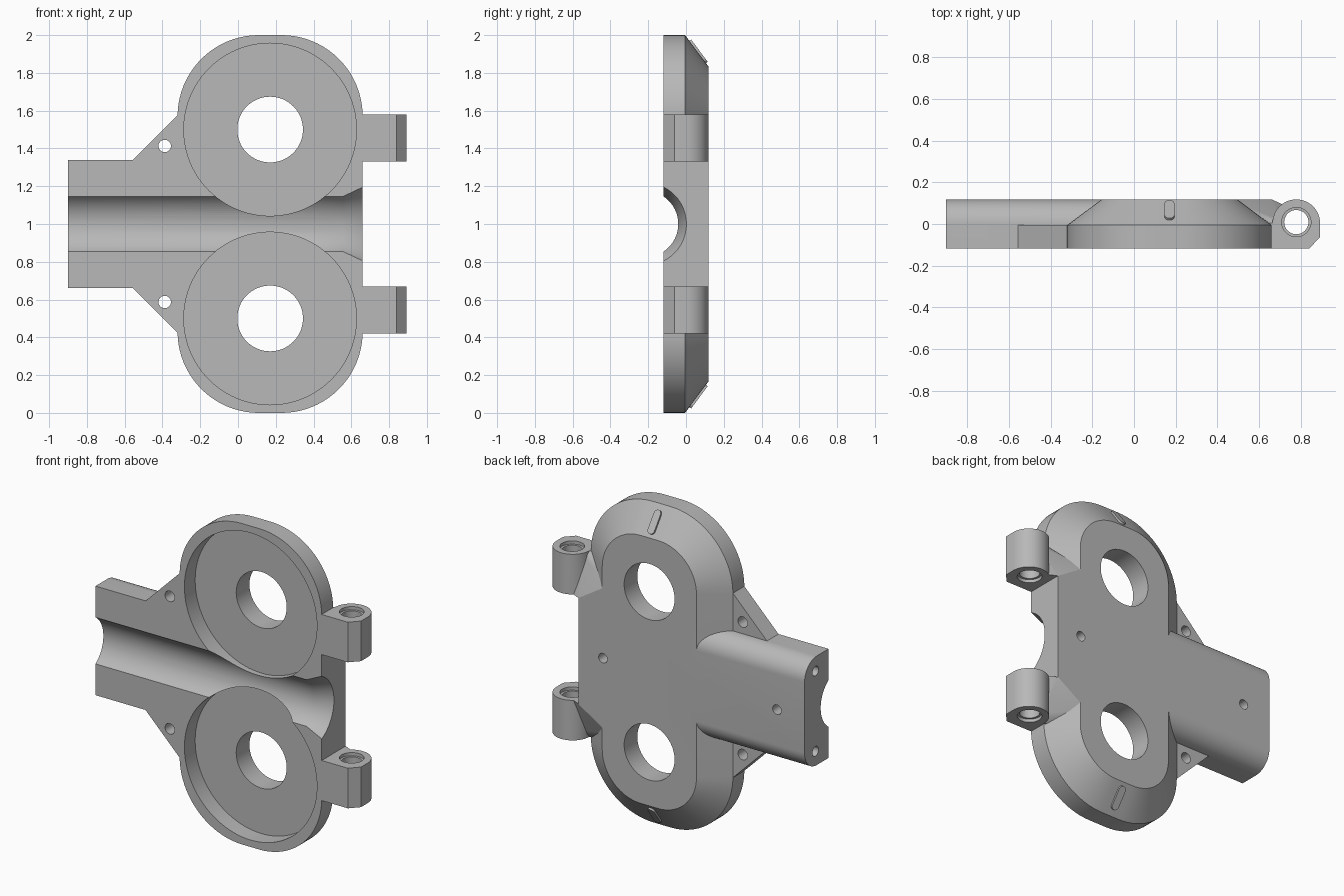
import bpy, bmesh
from math import sin, cos, pi, radians, atan2
from mathutils import Vector, Matrix

cube = bpy.data.objects.get("Cube")
if cube:
    bpy.data.objects.remove(cube)

grey = bpy.data.materials.new("plain_grey")
grey.use_nodes = True
colour = (0.48, 0.48, 0.48, 1)
grey.diffuse_color = colour
grey.node_tree.nodes["Principled BSDF"].inputs["Base Color"].default_value = colour

FRONT, STEP, BACK = -0.118, -0.005, 0.118
CX = 0.17          # centre line of the two discs


def make(name, bm):
    bmesh.ops.recalc_face_normals(bm, faces=bm.faces)
    mesh = bpy.data.meshes.new(name)
    bm.to_mesh(mesh)
    bm.free()
    mesh.materials.append(grey)
    ob = bpy.data.objects.new(name, mesh)
    bpy.context.scene.collection.objects.link(ob)
    return ob


def loft(name, loops):
    """Skin closed loops of equal length and cap both ends."""
    bm = bmesh.new()
    rings = [[bm.verts.new(p) for p in loop] for loop in loops]
    n = len(rings[0])
    for a, b in zip(rings, rings[1:]):
        for i in range(n):
            j = (i + 1) % n
            bm.faces.new((a[i], a[j], b[j], b[i]))
    bm.faces.new(rings[0])
    bm.faces.new(rings[-1])
    return make(name, bm)


def place(axis, u, v, w):
    return {"x": (w, u, v), "y": (u, w, v), "z": (u, v, w)}[axis]


def prism(name, axis, pts, lo, hi):
    return loft(name, [[place(axis, u, v, w) for u, v in pts] for w in (lo, hi)])


def arc(u, v, r, start, end, n):
    return [(u + r * cos(radians(start + (end - start) * i / n)),
             v + r * sin(radians(start + (end - start) * i / n))) for i in range(n + 1)]


def rod(name, axis, u, v, sections, n=48):
    """Round solid from (radius, position) sections along an axis."""
    return loft(name, [[place(axis, a, b, w) for a, b in arc(u, v, r, 0, 360, n)[:-1]]
                       for r, w in sections])


def combine(base, tools, mode):
    bpy.context.view_layer.objects.active = base
    for tool in tools:
        mod = base.modifiers.new("join", "BOOLEAN")
        mod.operation = mode
        mod.solver = "EXACT"
        mod.object = tool
        bpy.ops.object.modifier_apply(modifier=mod.name)
        bpy.data.objects.remove(tool)


def rounded(inset, y):
    w, h, r = 0.49 - inset, 1 - inset, 0.43 - inset
    pts = []
    for sx, sz, a in ((1, 1, 0), (-1, 1, 90), (-1, -1, 180), (1, -1, 270)):
        pts += arc(CX + sx * (w - r), 1 + sz * (h - r), r, a, a + 90, 20)
    return [(x, y, z) for x, z in pts]


# Main housing with a sloped back rim
body = loft("housing", [rounded(0, FRONT), rounded(0, STEP), rounded(0.165, BACK)])

# Arm with rounded back edges
r = 0.12
arm_profile = ([(FRONT, 0.66), (BACK - r, 0.66)] + arc(BACK - r, 0.66 + r, r, -90, 0, 12)[1:]
               + arc(BACK - r, 1.34 - r, r, 0, 90, 12) + [(FRONT, 1.34)])
parts = [prism("arm", "x", arm_profile, -0.9, 0.1)]

# Full-thickness block between the hinge lugs
parts.append(prism("hinge_block", "y",
                   [(0.3, 0.55), (0.47, 0.55), (0.66, 0.67),
                    (0.66, 1.33), (0.47, 1.45), (0.3, 1.45)], FRONT, BACK))

HX, HY, HR = 0.778, 0.004, 0.114
lug_profile = ([(0.5, FRONT), (0.84, FRONT), (HX + HR, -0.062)]
               + arc(HX, HY, HR, 0, 180, 24) + [(0.5, HY)])
cutters = []
for s, side in ((1, "upper"), (-1, "lower")):
    def flip(pts):
        return [(x, 1 + s * z) for x, z in pts]

    # Gusset between arm and housing
    parts.append(prism(side + "_gusset", "y",
                       flip([(-0.555, 0.34), (-0.32, 0.575), (-0.1, 0.575), (-0.1, 0.3), (-0.555, 0.3)]),
                       FRONT, STEP))
    # Hinge lug
    lo, hi = sorted((1 + s * 0.33, 1 + s * 0.58))
    parts.append(prism(side + "_lug", "z", lug_profile, lo, hi))
    # Sloped web from lug to block
    bm = bmesh.new()
    for x, y, z in ((0.47, BACK, 0.45), (0.66, BACK, 0.33), (0.4, BACK, 0.33),
                    (0.7, HY, 0.58), (0.7, HY, 0.33), (0.4, HY, 0.33), (0.5, HY, 0.58),
                    (0.72, 0.09, 0.33)):
        bm.verts.new((x, y, 1 + s * z))
    bmesh.ops.convex_hull(bm, input=bm.verts)
    parts.append(make(side + "_web", bm))

    # Disc pocket, centre hole, gusset hole, end hole
    zc = 1 + s * 0.5
    cutters += [
        rod("pocket", "y", CX, zc, [(0.457, -0.3), (0.457, -0.012)], 96),
        rod("centre_hole", "y", CX, zc, [(0.174, -0.3), (0.174, 0.3)], 64),
        rod("gusset_hole", "y", -0.388, 1 + s * 0.413, [(0.033, -0.3), (0.033, 0.3)], 24),
        rod("end_hole", "x", 0.01, 1 + s * 0.25, [(0.03, -1), (0.03, -0.75)], 24),
        # Hinge pin bore with wider mouths
        rod("pin_bore", "z", HX, HY + 0.005,
            [(0.07, lo - 0.1), (0.07, lo + 0.02), (0.058, lo + 0.021),
             (0.058, hi - 0.021), (0.07, hi - 0.02), (0.07, hi + 0.1)], 40)]

# Pipe channel with a flared mouth
cutters.append(rod("channel", "x", FRONT - 0.098, 1,
                   [(0.175, -1), (0.175, 0.555), (0.219, 0.662), (0.219, 0.95)], 96))
# Blind holes in the back
for x in (0.49, -0.71):
    cutters.append(rod("back_hole", "y", x, 1, [(0.03, 0.05), (0.03, 0.3)], 24))

combine(body, parts, "UNION")
combine(body, cutters, "DIFFERENCE")

# Raised marker ribs on the sloped rims
slope = atan2(0.165, BACK - STEP)
pill = arc(0.05, 0, 0.023, -90, 90, 10) + arc(-0.05, 0, 0.023, 90, 270, 10)
for s, side in ((1, "upper"), (-1, "lower")):
    rib = prism(side + "_marker", "z", pill, -0.01, 0.012)
    along = Vector((0, cos(slope), -s * sin(slope)))
    out = Vector((0, sin(slope), s * cos(slope)))
    across = out.cross(along)
    turn = Matrix((along, across, out)).transposed().to_4x4()
    centre = Vector((CX, (STEP + BACK) / 2 + 0.005, 1 + s * (1 - 0.165 / 2 - 0.007)))
    rib.data.transform(Matrix.Translation(centre) @ turn)

# Smooth curves, sharp edges
bpy.ops.object.select_all(action="DESELECT")
for ob in bpy.context.scene.objects:
    if ob.type == "MESH":
        ob.select_set(True)
bpy.context.view_layer.objects.active = body
bpy.ops.object.shade_smooth_by_angle(angle=radians(25))
